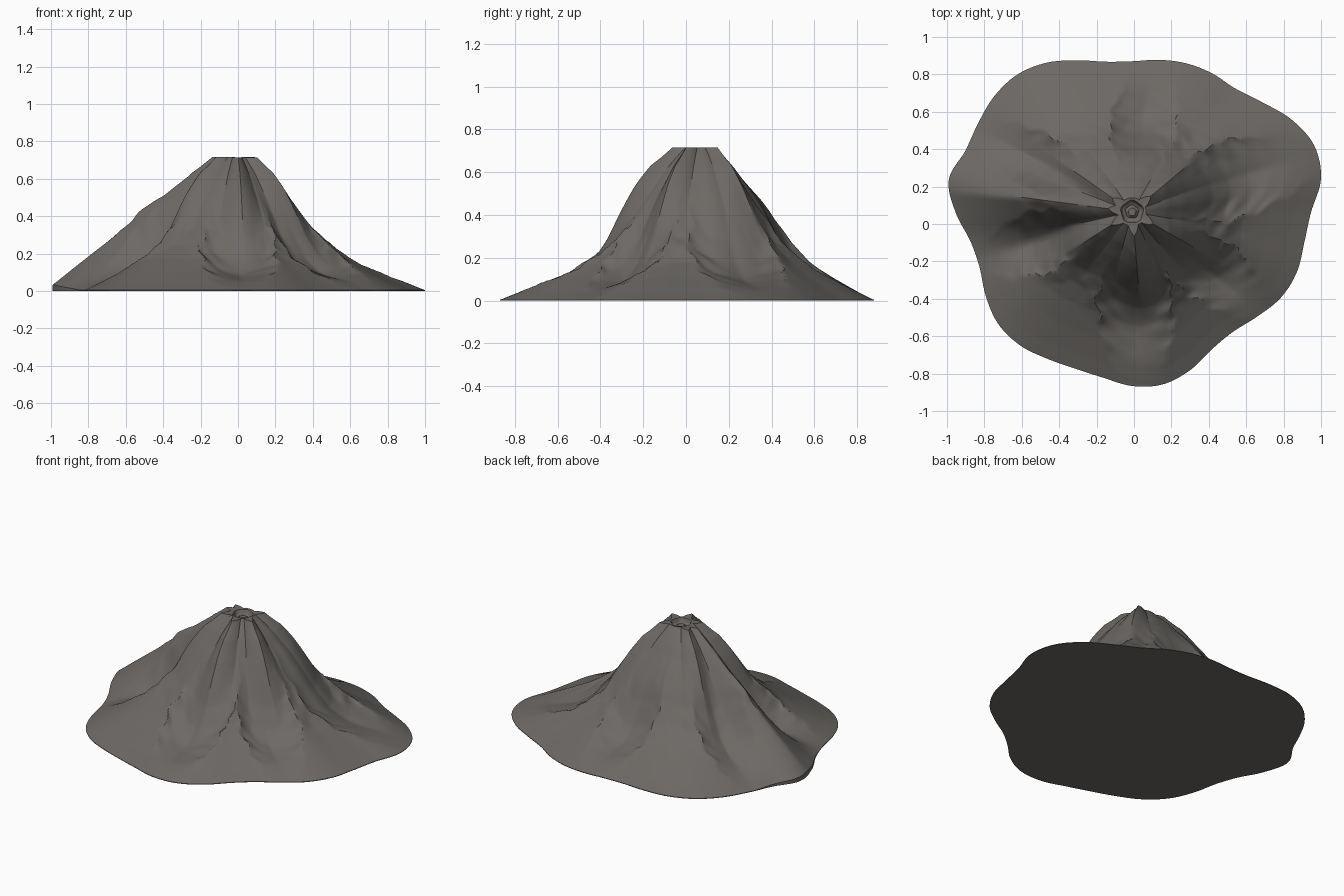
import bpy, bmesh, math

cube = bpy.data.objects.get("Cube")
if cube:
    bpy.data.objects.remove(cube)

CX, CY = -0.01, 0.065          # crater axis
SEGS, RINGS = 288, 90

# Foot radius every ten degrees, counter-clockwise from +x
FOOT = [.957, 1.025, 1.036, .985, .91, .86, .855, .845, .825, .805, .815, .862,
        .92, .957, .962, .95, .95, .995, .945, .88, .868, .903, .934, .932,
        .907, .892, .9, .931, .937, .902, .85, .838, .872, .918, .938, .935]
# Typical slope: fraction of the way down, height
SLOPE = [(0, .715), (.12, .625), (.22, .525), (.3, .43), (.38, .33), (.48, .245),
         (.6, .175), (.75, .105), (.9, .042), (1, .004)]
# Gullies: angle, half width, depth
GULLIES = [(18, 24, .08), (83, 23, .08), (152, 17, .06),
           (198, 19, .08), (272, 25, .095), (322, 21, .085)]
# Narrow ribs on the upper cone, which also make the star-shaped summit
RIBS = [40, 145, 172, 212, 275, 330]


def spline(a, b, c, d, u):
    return b + .5 * u * (c - a + u * (2 * a - 5 * b + 4 * c - d + u * (3 * (b - c) + d - a)))


def foot_radius(deg):
    i, n = int(deg // 10), len(FOOT)
    return spline(*(FOOT[(i + k) % n] for k in (-1, 0, 1, 2)), deg / 10 - i)


def slope_height(s):
    for (s0, z0), (s1, z1) in zip(SLOPE, SLOPE[1:]):
        if s <= s1:
            return z0 + (z1 - z0) * (s - s0) / (s1 - s0)
    return SLOPE[-1][1]


def apart(a, b):
    return abs((a - b + 180) % 360 - 180)


def tent(x, width):
    return max(0, 1 - abs(x) / width)


def bell(s, mid, width):
    return math.exp(-((s - mid) / width) ** 2)


def ripple(deg, s):
    a = math.radians(deg)
    return .6 * math.sin(11 * a + 31 * s) + .4 * math.sin(17 * a - 53 * s)


def rib(deg):
    return max(tent(apart(deg, a), 20) for a in RIBS)


def summit_radius(deg):
    return .075 + .055 * rib(deg)


def height(deg, s):
    z = slope_height(s)
    # upper ribs and the fuller shoulder at the back
    z += .03 * (rib(deg) - .4) * bell(s, .2, .14) * min(1, s * 8)
    z += .045 * tent(apart(deg, 95), 60) * bell(s, .34, .13)
    # long straight ridge on the right side
    crest = .715 * (1 - s) + .035 * s
    z += max(0, crest - z) * tent(apart(deg, 172 + 2 * s), 22) ** 1.1
    # V-shaped gullies with steep ragged walls, narrowing towards the foot
    for angle, width, depth in GULLIES:
        taper = width * (1 - .8 * max(0, s - .48) / .52) * (1 + .1 * ripple(deg, s))
        d = apart(deg, angle)
        z -= depth * tent(d, taper) ** .65 * bell(s, .55, .23)
        z += .022 * tent(d - taper, taper * .5) * bell(s, .46, .13)
    return max(.004, z)


# Mountain surface
bm = bmesh.new()
rings = []


def add_ring(point):
    ring = []
    for i in range(SEGS):
        deg = 360 * i / SEGS
        r, z = point(deg)
        a = math.radians(deg)
        ring.append(bm.verts.new((CX + r * math.cos(a), CY + r * math.sin(a), z)))
    rings.append(ring)


# Crater floor and lip, then the slopes, from the middle outwards
for radius, z in [(.02, .695), (.035, .68), (.05, .69), (.06, .712)]:
    add_ring(lambda deg: (radius * (1 + .05 * math.sin(math.radians(deg * 5))), z))
for k in range(RINGS + 1):
    s = k / RINGS
    add_ring(lambda deg: (summit_radius(deg) * (1 - s) + foot_radius(deg) * s, height(deg, s)))
add_ring(lambda deg: (foot_radius(deg), 0))

for inner, outer in zip(rings, rings[1:]):
    for i in range(SEGS):
        j = (i + 1) % SEGS
        bm.faces.new((inner[i], outer[i], outer[j], inner[j]))
bm.faces.new(rings[0])
bm.faces.new(rings[-1][::-1])          # flat underside
bmesh.ops.recalc_face_normals(bm, faces=bm.faces)

mesh = bpy.data.meshes.new("mountain")
bm.to_mesh(mesh)
bm.free()
mountain = bpy.data.objects.new("mountain", mesh)
bpy.context.collection.objects.link(mountain)

# Rock colour
rock = bpy.data.materials.new("dark_grey_rock")
rock.use_nodes = True
colour = (.15, .14, .13, 1)
rock.diffuse_color = colour
rock.node_tree.nodes["Principled BSDF"].inputs["Base Color"].default_value = colour
mesh.materials.append(rock)

bpy.ops.object.select_all(action='DESELECT')
mountain.select_set(True)
bpy.context.view_layer.objects.active = mountain
bpy.ops.object.shade_smooth_by_angle(angle=math.radians(30))
